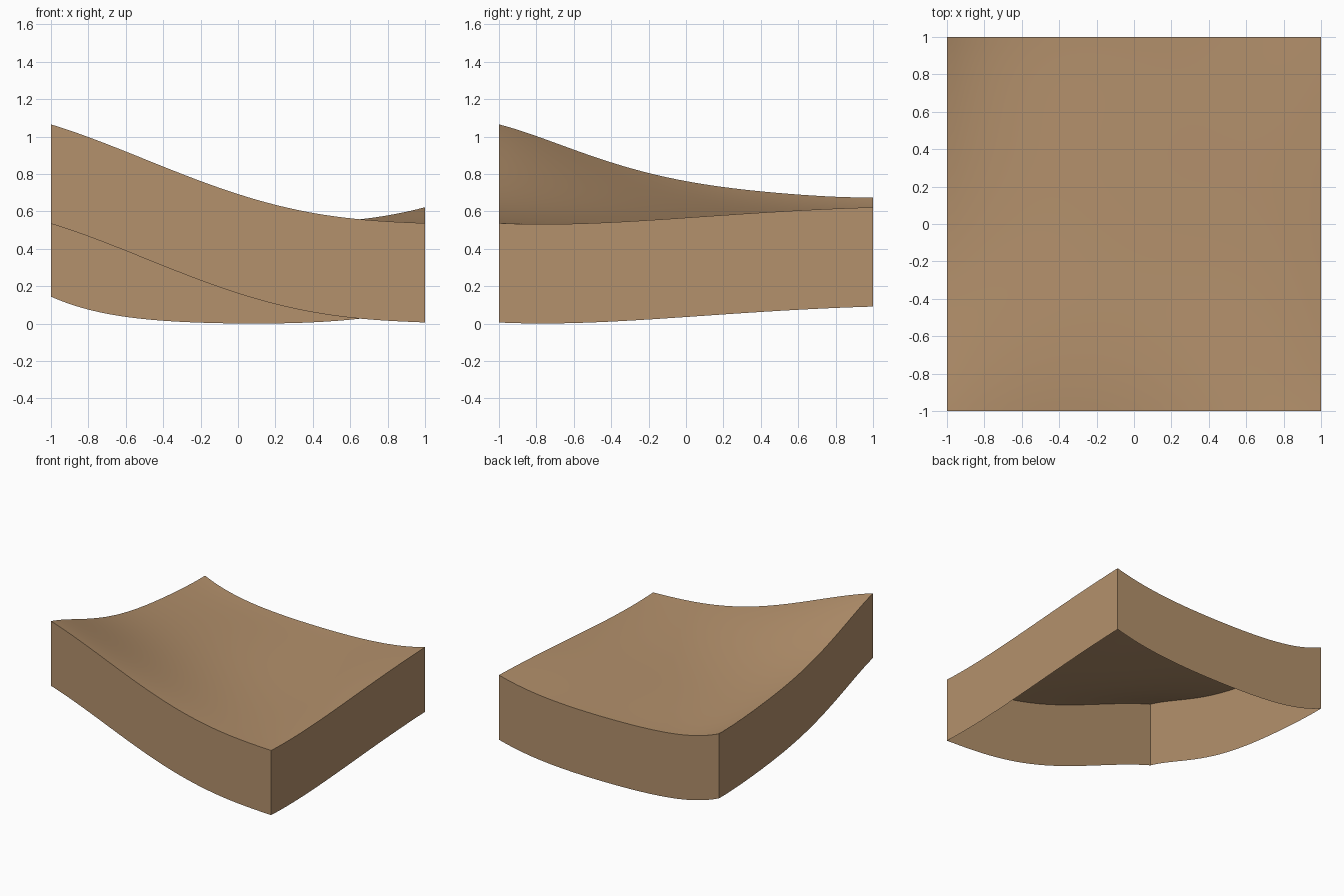
import bpy
import bmesh

if "Cube" in bpy.data.objects:
    bpy.data.objects.remove(bpy.data.objects["Cube"], do_unlink=True)

N = 48          # grid divisions per side
DEPTH = 0.531   # height of the skirt walls

# Height profiles of the four edges, evenly spaced from -1 to 1
FRONT = (1.065, 0.92, 0.762, 0.635, 0.563, 0.537)
BACK = (0.675, 0.567, 0.536, 0.532, 0.552, 0.622)
RIGHT = (1.065, 0.93, 0.805, 0.73, 0.69, 0.675)
LEFT = (0.537, 0.534, 0.553, 0.58, 0.605, 0.622)


def profile(points, t):
    """Smooth polynomial through evenly spaced points, t from 0 to 1."""
    p = t * (len(points) - 1)
    total = 0.0
    for i, value in enumerate(points):
        for j in range(len(points)):
            if j != i:
                value *= (p - j) / (i - j)
        total += value
    return total


def mix(a, b, t):
    return a + (b - a) * t


def height(s, t):
    """Blend the four edge profiles into one curved sheet."""
    across = mix(profile(FRONT, s), profile(BACK, s), t)
    along = mix(profile(RIGHT, t), profile(LEFT, t), s)
    corners = mix(mix(FRONT[0], FRONT[-1], s), mix(BACK[0], BACK[-1], s), t)
    return across + along - corners


# Material
tan = bpy.data.materials.new("tan earth")
tan.use_nodes = True
colour = (0.456, 0.283, 0.150, 1)
tan.diffuse_color = colour
tan.node_tree.nodes["Principled BSDF"].inputs["Base Color"].default_value = colour


def finish(bm, name, smooth):
    mesh = bpy.data.meshes.new(name)
    for face in bm.faces:
        face.smooth = smooth
    bm.to_mesh(mesh)
    bm.free()
    mesh.materials.append(tan)
    obj = bpy.data.objects.new(name, mesh)
    bpy.context.collection.objects.link(obj)
    return obj


# Curved top surface
bm = bmesh.new()
bmesh.ops.create_grid(bm, x_segments=N, y_segments=N, size=1)
for v in bm.verts:
    v.co.z = height((v.co.x + 1) / 2, (v.co.y + 1) / 2)
finish(bm, "terrain_surface", True)

# Four skirt walls following the edges, open underneath
SIDES = {
    "front_wall": lambda k: (k, 0),
    "left_wall": lambda k: (1, k),
    "back_wall": lambda k: (1 - k, 1),
    "right_wall": lambda k: (0, 1 - k),
}
for name, place in SIDES.items():
    bm = bmesh.new()
    columns = []
    for i in range(N + 1):
        s, t = place(i / N)
        z = height(s, t)
        columns.append([bm.verts.new((2 * s - 1, 2 * t - 1, h)) for h in (z - DEPTH, z)])
    for a, b in zip(columns, columns[1:]):
        bm.faces.new((a[0], b[0], b[1], a[1]))
    finish(bm, name, False)
